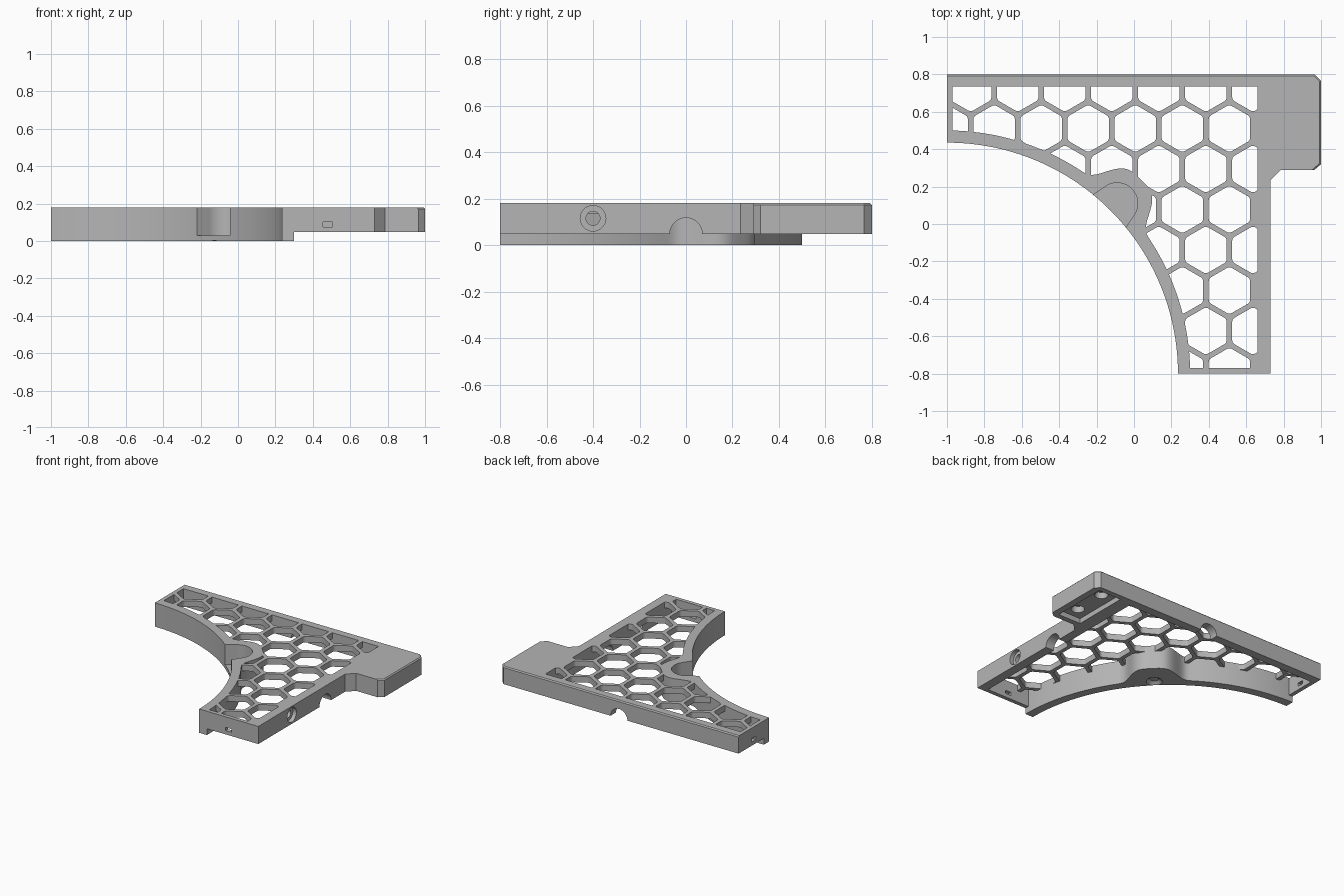
import bpy, bmesh, math
from mathutils import Matrix, Vector

if "Cube" in bpy.data.objects:
    bpy.data.objects.remove(bpy.data.objects["Cube"])

grey = bpy.data.materials.new("plain grey")
grey.diffuse_color = (0.46, 0.46, 0.46, 1)
grey.use_nodes = True
grey.node_tree.nodes["Principled BSDF"].inputs["Base Color"].default_value = grey.diffuse_color

TOP, FRAME_Z, PANEL_Z = 0.18, 0.047, 0.135
AX, AY = -1.0, -0.8              # centre of the big concave arc
R_IN, R_OUT = 1.235, 1.30
BOSS = (-0.09, 0.11)             # centre of the round pocket on the arc


def make(name, bm):
    bmesh.ops.recalc_face_normals(bm, faces=bm.faces)
    me = bpy.data.meshes.new(name)
    bm.to_mesh(me)
    bm.free()
    me.materials.append(grey)
    ob = bpy.data.objects.new(name, me)
    bpy.context.collection.objects.link(ob)
    return ob


def add_prism(bm, pts, z0, z1):
    low = [bm.verts.new((x, y, z0)) for x, y in pts]
    high = [bm.verts.new((x, y, z1)) for x, y in pts]
    bm.faces.new(low)
    bm.faces.new(high)
    for i in range(len(pts)):
        j = (i + 1) % len(pts)
        bm.faces.new((low[i], low[j], high[j], high[i]))


def prism(name, pts, z0, z1):
    bm = bmesh.new()
    add_prism(bm, pts, z0, z1)
    return make(name, bm)


def box(x0, x1, y0, y1, z0, z1):
    return prism("cutter", [(x0, y0), (x1, y0), (x1, y1), (x0, y1)], z0, z1)


def rod(start, end, r1, r2=None):
    a, b = Vector(start), Vector(end)
    d = b - a
    bm = bmesh.new()
    mat = Matrix.Translation((a + b) / 2) @ d.to_track_quat('Z', 'Y').to_matrix().to_4x4()
    bmesh.ops.create_cone(bm, cap_ends=True, segments=40, radius1=r1,
                          radius2=r1 if r2 is None else r2, depth=d.length, matrix=mat)
    return make("cutter", bm)


def cut(target, *cutters):
    bpy.context.view_layer.objects.active = target
    for c in cutters:
        c.hide_render = True
        m = target.modifiers.new("cut", 'BOOLEAN')
        m.operation, m.solver, m.object = 'DIFFERENCE', 'EXACT', c
        bpy.ops.object.modifier_apply(modifier=m.name)
        bpy.data.objects.remove(c)


def polar(r, a):
    return (AX + r * math.cos(a), AY + r * math.sin(a))


def outer_r(a):
    # arc wall swells smoothly around the round pocket
    return R_OUT + 0.167 * math.exp(-((a - math.pi / 4) / 0.125) ** 4)


# Frame: back rail, right rail, corner block and thin end walls
frame_pts = [(-1, 0.8), (0.965, 0.8), (1, 0.765), (1, 0.32), (0.965, 0.29), (0.785, 0.29),
             (0.73, 0.235), (0.73, -0.8), (0.30, -0.8), (0.30, -0.77), (0.66, -0.77),
             (0.66, 0.735), (-0.97, 0.735), (-0.97, 0.4995), (-1, 0.5)]
bm = bmesh.new()
add_prism(bm, frame_pts, FRAME_Z, TOP)
rim = [e for e in bm.edges if all(v.co.z > TOP - 0.001 and
       (v.co.y > 0.79 or v.co.x > 0.96) for v in e.verts)]
bmesh.ops.recalc_face_normals(bm, faces=bm.faces)
bmesh.ops.bevel(bm, geom=rim, offset=0.008, segments=1, affect='EDGES')
frame = make("frame", bm)

# Half-round arches through both rails, countersunk side hole, end slots
cut(frame,
    rod((0.6, 0, FRAME_Z), (0.8, 0, FRAME_Z), 0.07),
    rod((0, 0.7, FRAME_Z), (0, 0.9, FRAME_Z), 0.07),
    rod((0.6, -0.4, 0.115), (0.8, -0.4, 0.115), 0.03),
    rod((0.70, -0.4, 0.115), (0.8, -0.4, 0.115), 0.055),
    box(0.455, 0.505, -0.85, -0.75, 0.075, 0.1),
    box(-1.05, -0.95, 0.595, 0.645, 0.075, 0.1))

# Underside pocket of the corner block with two screw recesses
cut(frame, box(0.76, 0.95, 0.33, 0.76, 0, 0.085))
for y in (0.42, 0.67):
    cut(frame, rod((0.855, y, 0.06), (0.855, y, 0.13), 0.05, 0.04))

# Arc wall with swollen boss
N = 180
angles = [math.pi / 2 * i / N for i in range(N + 1)]
arc_wall = prism("arc_wall", [polar(R_IN, a) for a in angles] +
                 [polar(outer_r(a), a) for a in reversed(angles)], 0, TOP)

# Round pocket open to the arc, and conical recess under its floor
pocket = [(-0.285, 0.115), (-0.22, 0.155)]
for i in range(33):
    a = math.radians(126 - 162 * i / 32)
    pocket.append((BOSS[0] + 0.11 * math.cos(a), BOSS[1] + 0.11 * math.sin(a)))
pocket += [(-0.045, -0.02), (-0.085, -0.085)]
cut(arc_wall, prism("cutter", pocket, 0.03, 0.3),
    rod((*BOSS, -0.002), (*BOSS, 0.02), 0.058, 0.03))

# Honeycomb panel filling the space between the walls
a0 = math.asin(0.03 / R_OUT)
a1 = math.acos(0.03 / R_OUT)
panel_pts = [(-0.97, 0.735), (0.66, 0.735), (0.66, -0.77)]
panel_pts += [polar(outer_r(a), a) for a in
              (a0 + (a1 - a0) * i / N for i in range(N + 1))]
panel = prism("honeycomb_panel", panel_pts, PANEL_Z, TOP)

# Rounded hexagon holes on a staggered grid
PITCH, ROUND = 0.2515, 0.025
corner_r = (PITCH / 2 - 0.015 - ROUND) / math.cos(math.pi / 6)
bm = bmesh.new()
for row in range(-1, 7):
    cy = 0.727 - 0.2165 * (row + 1)
    shift = 0 if row % 2 == 0 else PITCH / 2
    for col in range(-7, 3):
        cx = 0.51 + col * PITCH + shift
        if cx > 0.7 or math.hypot(cx - AX, cy - AY) < R_OUT - 0.14:
            continue
        pts = []
        for k in range(6):
            a = math.pi / 6 + k * math.pi / 3
            for t in (-30, -10, 10, 30):
                b = a + math.radians(t)
                pts.append((cx + corner_r * math.cos(a) + ROUND * math.cos(b),
                            cy + corner_r * math.sin(a) + ROUND * math.sin(b)))
        add_prism(bm, pts, 0.1, 0.25)
cut(panel, make("cutter", bm))

# Smooth curved walls, keep edges sharp
for ob in (frame, arc_wall, panel):
    bpy.ops.object.select_all(action='DESELECT')
    ob.select_set(True)
    bpy.context.view_layer.objects.active = ob
    bpy.ops.object.shade_smooth_by_angle(angle=math.radians(25))
